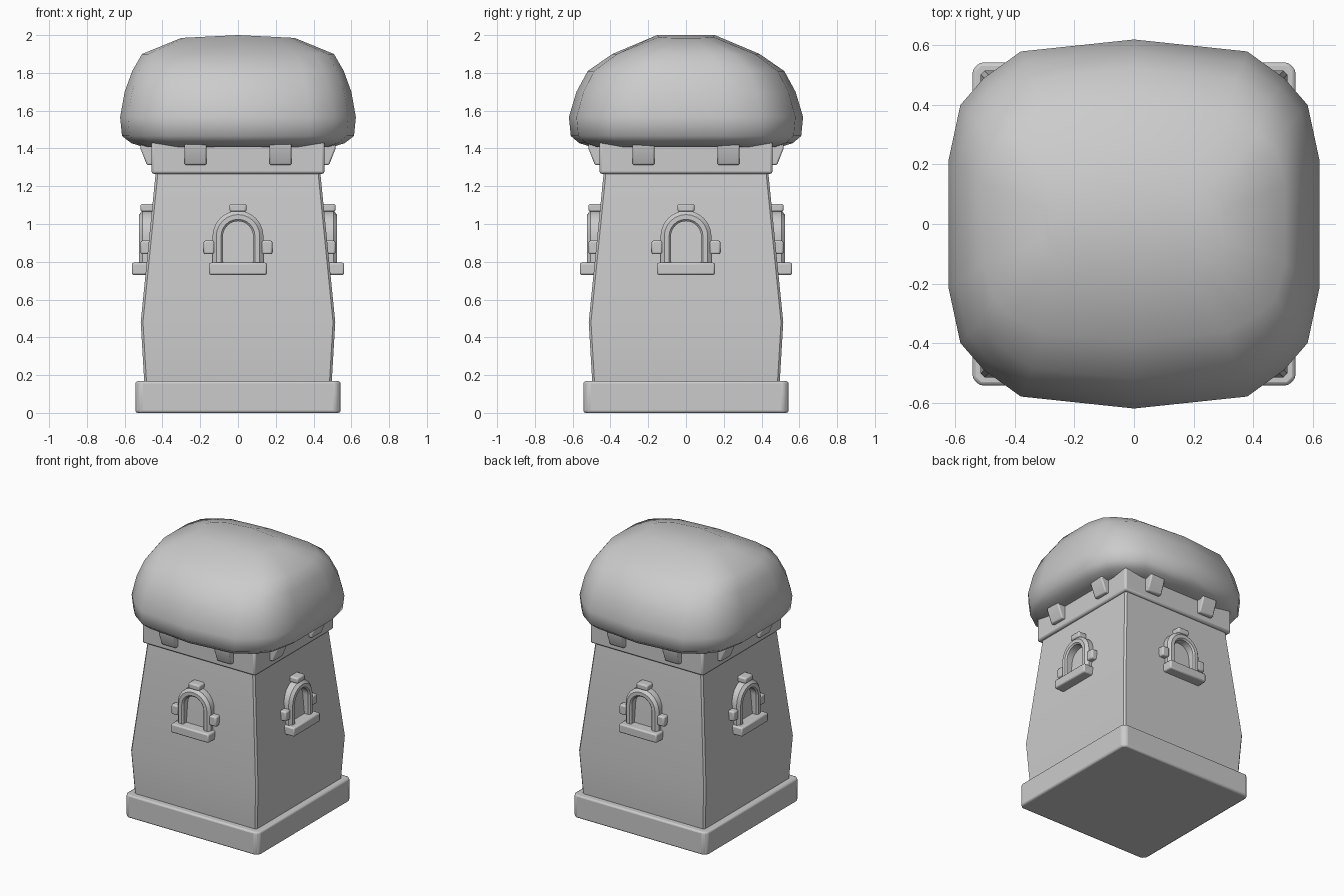
import bpy, bmesh, math
from mathutils import Matrix

cube = bpy.data.objects.get("Cube")
if cube:
    bpy.data.objects.remove(cube, do_unlink=True)

stone = bpy.data.materials.new("grey_stone")
stone.use_nodes = True
grey = (0.6, 0.6, 0.6, 1)
stone.diffuse_color = grey
stone.node_tree.nodes["Principled BSDF"].inputs["Base Color"].default_value = grey


def finish(bm, name, bevel=0.0, turn=0, angle=35):
    """Turn a bmesh into a shaded object, rotated about the tower axis."""
    bmesh.ops.recalc_face_normals(bm, faces=bm.faces)
    mesh = bpy.data.meshes.new(name)
    bm.to_mesh(mesh)
    bm.free()
    mesh.materials.append(stone)
    ob = bpy.data.objects.new(name, mesh)
    bpy.context.collection.objects.link(ob)
    ob.matrix_world = Matrix.Rotation(turn * math.pi / 2, 4, 'Z')
    if bevel:
        mod = ob.modifiers.new("soft_edges", 'BEVEL')
        mod.width = bevel
        mod.segments = 2
        mod.limit_method = 'ANGLE'
        mod.angle_limit = math.radians(40)
    bpy.ops.object.select_all(action='DESELECT')
    ob.select_set(True)
    bpy.context.view_layer.objects.active = ob
    bpy.ops.object.shade_smooth_by_angle(angle=math.radians(angle))
    return ob


def loft(rings, cap_top=True):
    """Skin a stack of closed rings, with a flat cap below and optionally above."""
    bm = bmesh.new()
    loops = [[bm.verts.new(p) for p in ring] for ring in rings]
    n = len(loops[0])
    for low, high in zip(loops, loops[1:]):
        for i in range(n):
            j = (i + 1) % n
            bm.faces.new((low[i], low[j], high[j], high[i]))
    bm.faces.new(loops[0][::-1])
    if cap_top:
        bm.faces.new(loops[-1])
    return bm, loops


def square(half, z, cut=0.0):
    """Square ring, with cut corners when asked."""
    if not cut:
        return [(half * x, half * y, z) for x, y in ((-1, -1), (1, -1), (1, 1), (-1, 1))]
    a, b = half, half - cut
    return [(x, y, z) for x, y in ((-b, -a), (b, -a), (a, -b), (a, b),
                                   (b, a), (-b, a), (-a, b), (-a, -b))]


def block(name, x, z, y, bevel, turn):
    """Box from x, z and outward ranges on one side of the tower."""
    bm, _ = loft([[(x[0], -y[0], h), (x[1], -y[0], h), (x[1], -y[1], h), (x[0], -y[1], h)]
                  for h in z])
    return finish(bm, name, bevel, turn)


# Tower: plinth, bulging body and collar
finish(loft([square(0.543, 0, 0.025), square(0.543, 0.168, 0.025)])[0], "plinth", 0.012)
finish(loft([square(0.495, 0.14, 0.012), square(0.515, 0.48, 0.012),
             square(0.435, 1.28, 0.012)])[0], "tower_body", angle=25)
finish(loft([square(0.458, 1.265), square(0.458, 1.44)])[0], "collar", 0.014)

# Domed roof: a rounded plan scaled along a profile
quarter = [(0, 1), (0.61, 0.935), (0.81, 0.79), (0.935, 0.645), (1, 0.34)]
half_plan = quarter + [(x, -y) for x, y in quarter[:0:-1]] + [(0, -1)]
plan = half_plan + [(-x, y) for x, y in half_plan[-2:0:-1]]
profile = [(0.50, 0.50, 1.408), (0.565, 0.565, 1.428), (0.614, 0.61, 1.466),
           (0.624, 0.62, 1.566), (0.60, 0.58, 1.70), (0.56, 0.52, 1.81),
           (0.508, 0.39, 1.90), (0.30, 0.153, 1.985)]
rings = [[(x * rx, y * ry, z) for x, y in plan] for rx, ry, z in profile]
rings[-1] = [(x, y, z + 0.015 * (1 - abs(x) / 0.30)) for x, y, z in rings[-1]]
bm, loops = loft(rings, cap_top=False)
crown, n = loops[-1], len(plan)
h = n // 2
for i in range(h // 2):
    for s in (0, h):
        bm.faces.new([crown[(s + k) % n] for k in (i, i + 1, h - 1 - i, h - i)])
finish(bm, "domed_roof", angle=50)

for turn, side in enumerate(("front", "left", "back", "right")):
    # Corbels below the roof
    for cx, hand in ((-0.225, "a"), (0.225, "b")):
        bm, _ = loft([[(cx + x, -y, z) for y, z in
                       ((0.44, 1.312), (0.482, 1.312), (0.517, 1.40), (0.517, 1.44), (0.44, 1.44))]
                      for x in (-0.058, 0.058)])
        finish(bm, f"{side}_corbel_{hand}", 0.008, turn)

    # Arched window frame, swept as a rounded section
    steps = 12
    arc = [math.pi * i / steps for i in range(steps + 1)]
    stations = [(1, 0, 0.775)] + [(math.cos(a), math.sin(a), 0.935) for a in arc] + [(-1, 0, 0.775)]
    section = [(0.08, 0.43), (0.08, 0.514), (0.09, 0.524), (0.115, 0.524),
               (0.135, 0.505), (0.135, 0.43)]
    bm, _ = loft([[(r * c, -y, z + r * s) for r, y in section] for c, s, z in stations])
    finish(bm, f"{side}_window_frame", turn=turn)

    # Sill, keystone and side studs
    block(f"{side}_window_sill", (-0.153, 0.153), (0.73, 0.795), (0.44, 0.562), 0.01, turn)
    block(f"{side}_keystone", (-0.045, 0.045), (1.065, 1.107), (0.42, 0.516), 0.01, turn)
    for s, hand in ((-1, "a"), (1, "b")):
        block(f"{side}_window_stud_{hand}", sorted((s * 0.125, s * 0.182)),
              (0.84, 0.912), (0.44, 0.516), 0.01, turn)
